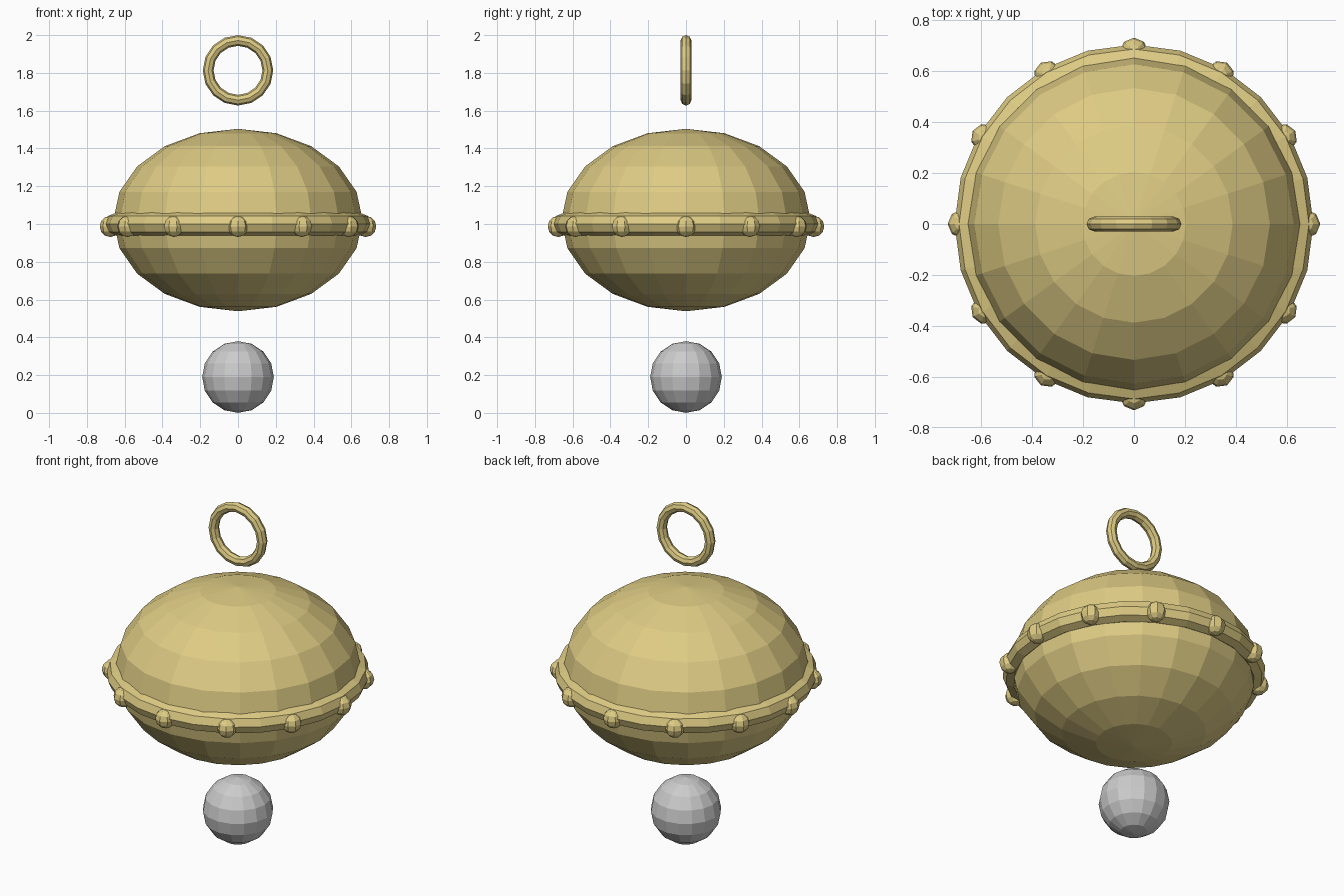
import bpy
from math import sin, cos, pi

if "Cube" in bpy.data.objects:
    bpy.data.objects.remove(bpy.data.objects["Cube"])

gold = bpy.data.materials.new("gold")
gold.diffuse_color = (0.73, 0.60, 0.23, 1)
gold.use_nodes = True
gold.node_tree.nodes["Principled BSDF"].inputs["Base Color"].default_value = gold.diffuse_color


def finish(name, mat=None):
    ob = bpy.context.object
    ob.name = name
    if mat:
        ob.data.materials.append(mat)
    bpy.ops.object.shade_flat()
    return ob


def ball(name, loc, radius, segments, rings, mat=None, squash=1.0, turn=0.0):
    bpy.ops.mesh.primitive_uv_sphere_add(segments=segments, ring_count=rings,
                                         radius=radius, location=loc,
                                         rotation=(0, 0, turn))
    bpy.context.object.scale.z = squash
    return finish(name, mat)


def hoop(name, z, major, minor, segments, sides, tilt=0.0):
    bpy.ops.mesh.primitive_torus_add(major_radius=major, minor_radius=minor,
                                     major_segments=segments, minor_segments=sides,
                                     location=(0, 0, z), rotation=(tilt, 0, 0))
    return finish(name, gold)


# Flattened main body
ball("body", (0, 0, 1.021), 0.66, 20, 10, gold, squash=0.483 / 0.66)

# Band around the middle
hoop("waist_band", 1.0, 0.645, 0.06, 24, 8)

# Twelve beads set on the band
for i in range(12):
    a = i * pi / 6
    ball(f"bead_{i + 1}", (0.676 * cos(a), 0.676 * sin(a), 0.987),
         0.056, 8, 6, gold, turn=a)

# Floating hanging ring, upright and facing front
hoop("hanging_ring", 1.8135, 0.158, 0.0285, 16, 8, tilt=pi / 2)

# Floating grey ball below
ball("lower_ball", (0, 0, 0.19), 0.19, 16, 8)
